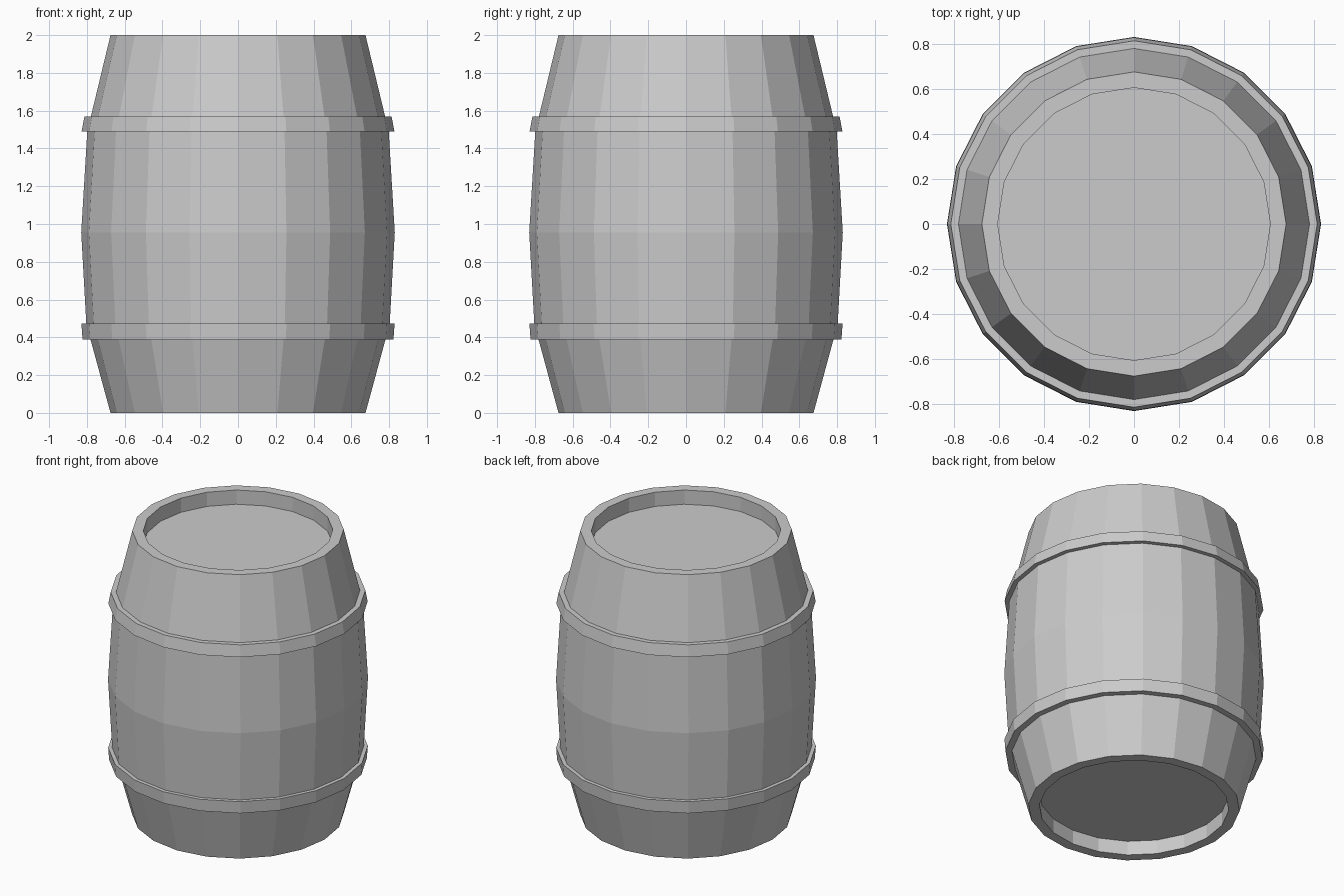
import bpy, bmesh
from math import cos, sin, tau

if "Cube" in bpy.data.objects:
    bpy.data.objects.remove(bpy.data.objects["Cube"])

SIDES = 20


def lathe(name, profile, cap_ends=False):
    """Spin an (radius, z) profile, listed bottom to top, into a flat-shaded object."""
    bm = bmesh.new()
    rings = [[bm.verts.new((r * cos(tau * i / SIDES), r * sin(tau * i / SIDES), z))
              for i in range(SIDES)] for r, z in profile]
    for low, high in zip(rings, rings[1:]):
        for i in range(SIDES):
            j = (i + 1) % SIDES
            bm.faces.new((low[i], low[j], high[j], high[i]))
    if cap_ends:
        bm.faces.new(rings[0][::-1])
        bm.faces.new(rings[-1])
    mesh = bpy.data.meshes.new(name)
    bm.to_mesh(mesh)
    bm.free()
    obj = bpy.data.objects.new(name, mesh)
    bpy.context.collection.objects.link(obj)
    return obj


# Barrel body with recessed bottom and lid
lathe("barrel_body", [
    (0.605, 0.10), (0.605, 0.0), (0.675, 0.0),
    (0.803, 0.47), (0.83, 0.955), (0.798, 1.49),
    (0.675, 2.0), (0.605, 2.0), (0.605, 1.90)], cap_ends=True)

# Hoops seated on the staves
lathe("lower_hoop", [(0.781, 0.388), (0.823, 0.388), (0.829, 0.473), (0.803, 0.473)])
lathe("upper_hoop", [(0.798, 1.49), (0.828, 1.49), (0.813, 1.57), (0.779, 1.57)])
